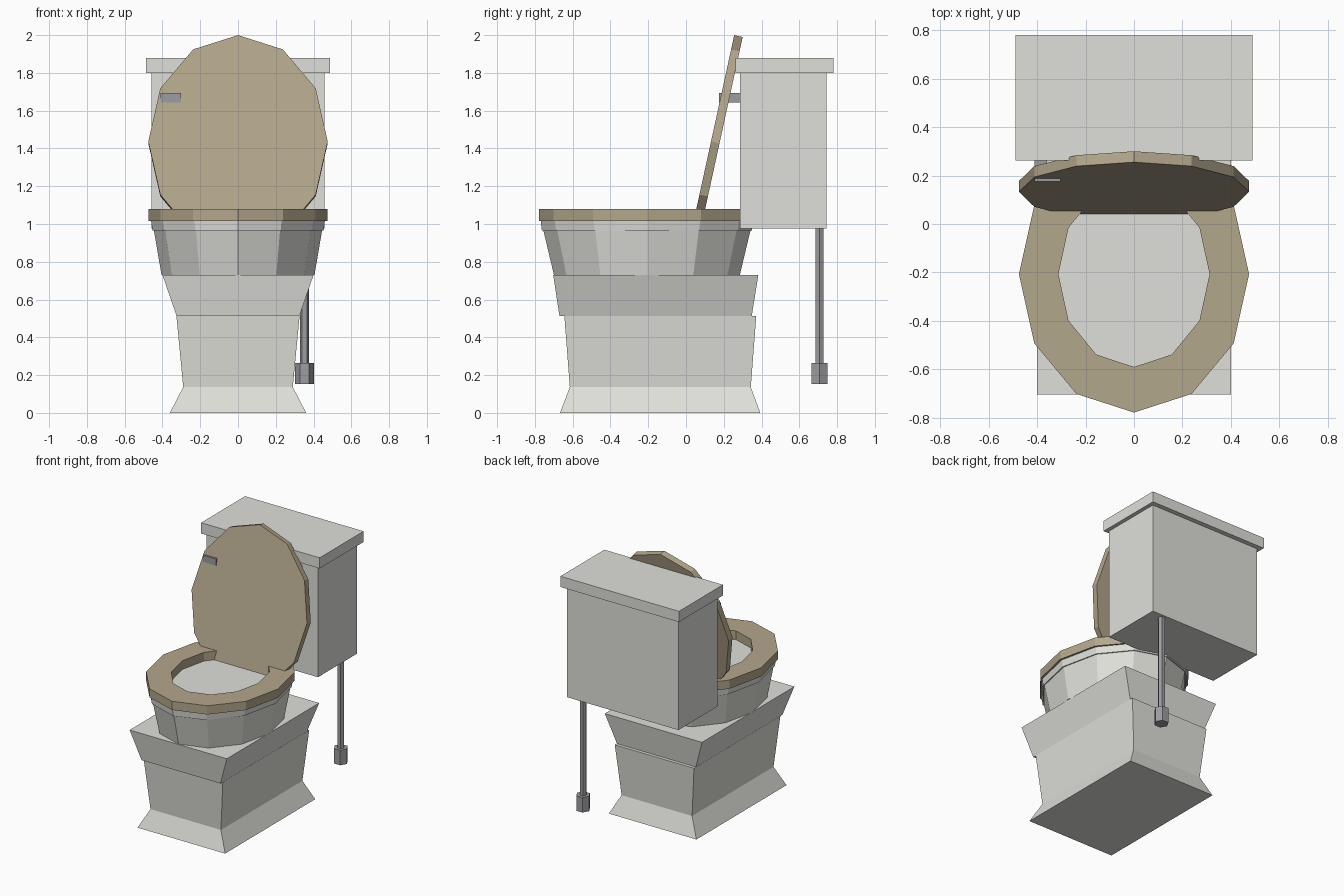
import bpy, bmesh, math
from mathutils import Matrix, Vector

if "Cube" in bpy.data.objects:
    bpy.data.objects.remove(bpy.data.objects["Cube"])


def material(name, rgb):
    m = bpy.data.materials.new(name)
    m.diffuse_color = (*rgb, 1)
    m.use_nodes = True
    m.node_tree.nodes["Principled BSDF"].inputs["Base Color"].default_value = m.diffuse_color
    return m


PORCELAIN = material("porcelain", (0.74, 0.74, 0.70))
TAN = material("tan_wood", (0.45, 0.385, 0.26))
METAL = material("grey_metal", (0.34, 0.34, 0.36))


def finish(name, bm, mat):
    bmesh.ops.recalc_face_normals(bm, faces=bm.faces)
    me = bpy.data.meshes.new(name)
    bm.to_mesh(me)
    bm.free()
    me.materials.append(mat)
    ob = bpy.data.objects.new(name, me)
    bpy.context.collection.objects.link(ob)
    return ob


def rect(x0, x1, y0, y1, z):
    return [(x0, y0, z), (x1, y0, z), (x1, y1, z), (x0, y1, z)]


def oval(rx, ry, z, cx=0, cy=0, n=12):
    return [(cx + rx * math.cos(2 * math.pi * i / n),
             cy + ry * math.sin(2 * math.pi * i / n), z) for i in range(n)]


def loft(name, rings, mat, closed=False, matrix=None):
    """Bridge rings in order; cap both ends, or join last to first if closed."""
    bm = bmesh.new()
    loops = [[bm.verts.new(p) for p in r] for r in rings]
    n = len(loops[0])
    pairs = list(zip(loops, loops[1:]))
    if closed:
        pairs.append((loops[-1], loops[0]))
    else:
        bm.faces.new(loops[0])
        bm.faces.new(loops[-1])
    for a, b in pairs:
        for i in range(n):
            j = (i + 1) % n
            bm.faces.new((a[i], a[j], b[j], b[i]))
    if matrix:
        bm.transform(matrix)
    return finish(name, bm, mat)


def box(name, x0, x1, y0, y1, z0, z1, mat):
    return loft(name, [rect(x0, x1, y0, y1, z0), rect(x0, x1, y0, y1, z1)], mat)


# Pedestal: flared foot with tapering body, then a separate flared block
loft("pedestal_base", [rect(-.361, .361, -.667, .393, 0),
                       rect(-.29, .29, -.615, .343, .137),
                       rect(-.326, .326, -.644, .372, .513)], PORCELAIN)
loft("pedestal_top", [rect(-.325, .325, -.67, .348, .513),
                      rect(-.4, .4, -.703, .383, .73)], PORCELAIN)

# Bowl with a slightly wider rim
CY = -.207
loft("bowl", [oval(.405, .492, .73, cy=CY), oval(.445, .548, .965, cy=CY)], PORCELAIN)
loft("bowl_rim", [oval(.453, .556, .965, cy=CY), oval(.46, .562, 1.015, cy=CY)], PORCELAIN)

# Seat ring
loft("seat", [oval(.475, .571, 1.015, cy=CY), oval(.475, .571, 1.08, cy=CY),
              oval(.312, .383, 1.08, cy=CY), oval(.312, .383, 1.015, cy=CY)],
     TAN, closed=True)

# Raised seat cover, leaning back against the tank
tilt = Matrix.Translation((0, .1325, 1.437)) @ Matrix.Rotation(math.radians(90 - 12.3), 4, 'X')
loft("seat_cover", [oval(.475, .576, -.046), oval(.475, .576, 0)], TAN, matrix=tilt)

# Tank and its cover
box("tank", -.459, .459, .285, .745, .975, 1.8, PORCELAIN)
box("tank_cover", -.488, .488, .263, .78, 1.8, 1.88, PORCELAIN)

# Flush lever and stem
box("flush_lever", -.41, -.303, .175, .205, 1.643, 1.693, METAL)
box("flush_stem", -.41, -.36, .205, .287, 1.643, 1.693, METAL)

# Water pipe with hexagonal fitting
loft("water_pipe", [oval(.025, .025, z, .352, .707, 6) for z in (.25, .98)], METAL)
loft("pipe_fitting", [oval(.05, .05, z, .352, .707, 6) for z in (.153, .265)], METAL)
